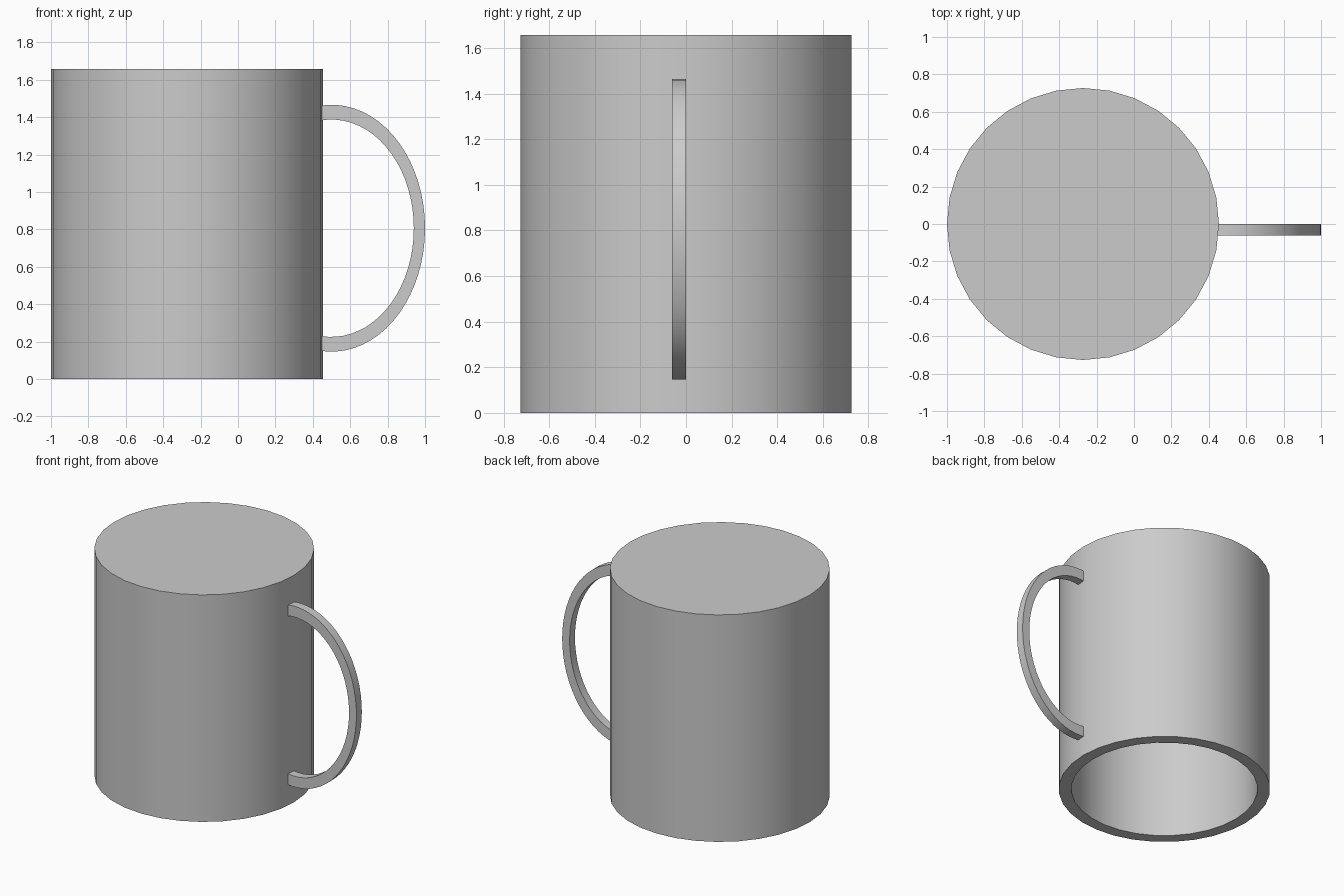
import bpy, bmesh, math

if "Cube" in bpy.data.objects:
    bpy.data.objects.remove(bpy.data.objects["Cube"])

MUG_X, SIDES = -0.273, 32
OUTER, INNER, HEIGHT, BASE = 0.727, 0.64, 1.657, 0.087


def finish(name, bm):
    bmesh.ops.recalc_face_normals(bm, faces=bm.faces)
    mesh = bpy.data.meshes.new(name)
    bm.to_mesh(mesh)
    bm.free()
    obj = bpy.data.objects.new(name, mesh)
    bpy.context.collection.objects.link(obj)
    bpy.ops.object.select_all(action='DESELECT')
    obj.select_set(True)
    bpy.context.view_layer.objects.active = obj
    bpy.ops.object.shade_smooth_by_angle(angle=math.radians(35))
    return obj


def bridge(bm, loops):
    # Join successive closed loops with quads and cap both ends
    for a, b in zip(loops, loops[1:]):
        n = len(a)
        for i in range(n):
            j = (i + 1) % n
            bm.faces.new((a[i], a[j], b[j], b[i]))
    bm.faces.new(loops[0])
    bm.faces.new(loops[-1])


# Mug body: upside down, closed on top, hollow and open underneath
bm = bmesh.new()
profile = [(OUTER, HEIGHT), (OUTER, 0), (INNER, 0), (INNER, HEIGHT - BASE)]
rings = []
for r, z in profile:
    angles = [2 * math.pi * i / SIDES for i in range(SIDES)]
    rings.append([bm.verts.new((MUG_X + r * math.cos(a), r * math.sin(a), z))
                  for a in angles])
bridge(bm, rings)
finish("mug_body", bm)

# Handle: half-ellipse band whose ends sink into the mug wall
bm = bmesh.new()
CX, CZ, STEPS, END = 0.5, 0.806, 36, math.radians(98)
sections = []
for i in range(STEPS + 1):
    a = -END + 2 * END * i / STEPS
    c, s = math.cos(a), math.sin(a)
    sections.append([bm.verts.new((CX + rx * c, y, CZ + rz * s))
                     for rx, rz, y in ((0.5, 0.66, -0.062), (0.5, 0.66, 0),
                                       (0.44, 0.581, 0), (0.44, 0.581, -0.062))])
bridge(bm, sections)
finish("handle", bm)
